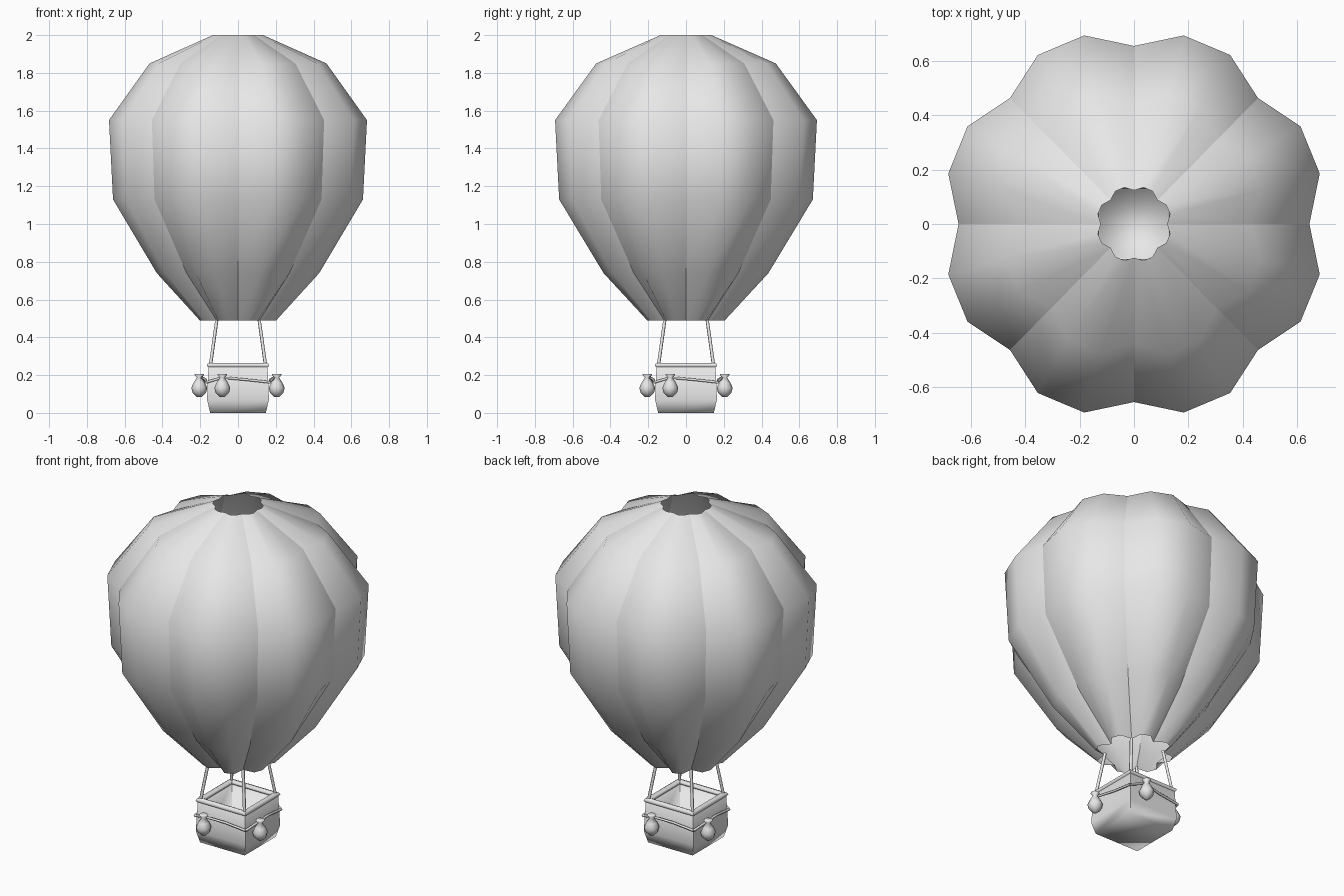
import bpy, bmesh, math
from mathutils import Matrix, Vector

cube = bpy.data.objects.get("Cube")
if cube:
    bpy.data.objects.remove(cube, do_unlink=True)

grey = bpy.data.materials.new("plain grey")
grey.use_nodes = True
COLOUR = (0.8, 0.8, 0.8, 1)
grey.diffuse_color = COLOUR
grey.node_tree.nodes["Principled BSDF"].inputs["Base Color"].default_value = COLOUR


def loft(name, rings, bottom=False, top=False, wrap=False, sharp_every=0):
    """Skin a list of equal rings; optionally crease every n-th lengthwise edge."""
    bm = bmesh.new()
    loops = [[bm.verts.new(p) for p in ring] for ring in rings]
    n = len(loops[0])
    pairs = list(zip(loops, loops[1:]))
    if wrap:
        pairs.append((loops[-1], loops[0]))
    for a, b in pairs:
        for i in range(n):
            j = (i + 1) % n
            bm.faces.new((a[i], a[j], b[j], b[i]))
    if bottom:
        bm.faces.new(loops[0][::-1])
    if top:
        bm.faces.new(loops[-1])
    for f in bm.faces:
        f.smooth = True
    if sharp_every:
        for a, b in pairs:
            for i in range(0, n, sharp_every):
                bm.edges.get((a[i], b[i])).smooth = False
    mesh = bpy.data.meshes.new(name)
    bm.to_mesh(mesh)
    bm.free()
    mesh.materials.append(grey)
    obj = bpy.data.objects.new(name, mesh)
    bpy.context.collection.objects.link(obj)
    return obj


def rope(name, points, radius):
    curve = bpy.data.curves.new(name, 'CURVE')
    curve.dimensions = '3D'
    curve.bevel_depth = radius
    curve.bevel_resolution = 1
    curve.use_fill_caps = True
    spline = curve.splines.new('POLY')
    spline.points.add(len(points) - 1)
    for sp, p in zip(spline.points, points):
        sp.co = (*p, 1)
    curve.materials.append(grey)
    obj = bpy.data.objects.new(name, curve)
    bpy.context.collection.objects.link(obj)
    return obj


def square(half, z):
    return [(-half, -half, z), (half, -half, z), (half, half, z), (-half, half, z)]


def circle(r, z, sides=8):
    return [(r * math.cos(math.tau * i / sides), r * math.sin(math.tau * i / sides), z)
            for i in range(sides)]


# Envelope: eight puffed gores, open at the mouth and the crown
GORES, STEPS = 8, 3
profile = [  # height, lobe radius, seam radius
    (0.49, 0.21, 0.16), (0.74, 0.445, 0.385), (1.13, 0.685, 0.625),
    (1.55, 0.707, 0.645), (1.85, 0.485, 0.43), (2.0, 0.137, 0.122)]
rings = []
for z, lobe, seam in profile:
    ring = []
    for k in range(GORES * STEPS):
        a = math.tau * k / (GORES * STEPS)
        r = lobe if k % STEPS else seam
        ring.append((r * math.cos(a), 1.015 * r * math.sin(a), z))
    rings.append(ring)
loft("envelope", rings, sharp_every=STEPS)

# Basket: square tub with a tapered foot and a hollow inside
loft("basket", [square(h, z) for h, z in (
    (0.147, 0), (0.164, 0.07), (0.156, 0.25), (0.135, 0.25), (0.125, 0.03))],
    bottom=True, top=True, sharp_every=1)

# Padded rim around the basket top
tube = [math.tau * i / 8 for i in range(8)]
loft("basket_rim", [square(0.147 + 0.018 * math.cos(t), 0.252 + 0.013 * math.sin(t))
                    for t in tube], wrap=True, sharp_every=1)

# Repeated on each of the four sides: support rope, sandbag, tie rope
bag_profile = [(0.012, 0.083), (0.036, 0.107), (0.042, 0.133), (0.03, 0.16),
               (0.013, 0.186), (0.026, 0.203), (0.022, 0.207)]
bag_pos = Vector((-0.083, -0.205, 0))
for i, side in enumerate(("front", "left", "back", "right")):
    turn = Matrix.Rotation(i * math.pi / 2, 4, 'Z')

    def place(*points):
        return [turn @ Vector(p) for p in points]

    rope(side + "_support_rope",
         place((-0.146, -0.146, 0.25), (-0.111, -0.111, 0.5)), 0.009)
    rope(side + "_tie_rope",
         place((-0.168, -0.168, 0.162), (-0.083, -0.192, 0.187),
               (0.04, -0.172, 0.176), (0.168, -0.168, 0.162)), 0.007)
    bag = loft(side + "_sandbag", [circle(r, z) for r, z in bag_profile],
               bottom=True, top=True)
    bag.matrix_world = turn @ Matrix.Translation(bag_pos)
